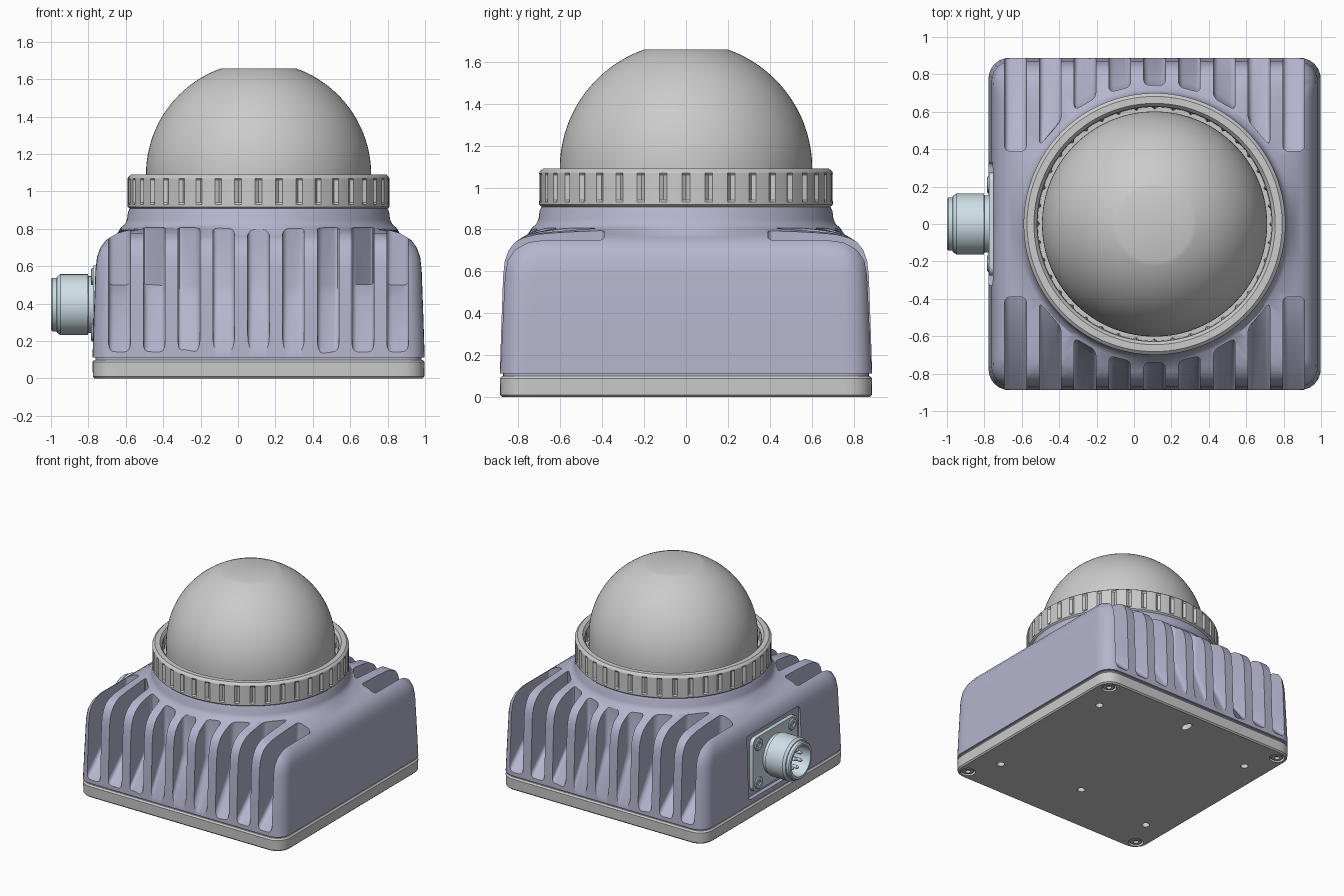
import bpy, bmesh
from math import sin, cos, pi, sqrt
from mathutils import Matrix, Vector

if "Cube" in bpy.data.objects:
    bpy.data.objects.remove(bpy.data.objects["Cube"])

CX = 0.11                                   # housing centre in x
CENTRE = Matrix.Translation((CX, 0, 0))


def material(name, rgb):
    m = bpy.data.materials.new(name)
    m.diffuse_color = (*rgb, 1)
    m.use_nodes = True
    m.node_tree.nodes["Principled BSDF"].inputs["Base Color"].default_value = m.diffuse_color
    return m


LILAC = material("lilac_paint", (0.46, 0.46, 0.62))
STEEL = material("pale_steel", (0.62, 0.74, 0.80))


def outline(h, r, n):
    """Rounded square (half size h, corner radius r) sampled by angle; h == r is a circle."""
    pts = []
    for i in range(n):
        a = 2 * pi * i / n
        u, v = abs(cos(a)), abs(sin(a))
        s, c = h / max(u, v), h - r
        if min(u, v) * s > c:
            b = c * (u + v)
            s = b + sqrt(max(b * b - 2 * c * c + r * r, 0))
        pts.append((s * cos(a), s * sin(a)))
    return pts


def finish(bm, name, mat=None):
    bmesh.ops.remove_doubles(bm, verts=bm.verts, dist=1e-5)
    bmesh.ops.recalc_face_normals(bm, faces=bm.faces)
    me = bpy.data.meshes.new(name)
    bm.to_mesh(me)
    bm.free()
    ob = bpy.data.objects.new(name, me)
    bpy.context.collection.objects.link(ob)
    if mat:
        me.materials.append(mat)
    return ob


def smooth(ob, angle=32):
    bpy.ops.object.select_all(action='DESELECT')
    ob.select_set(True)
    bpy.context.view_layer.objects.active = ob
    bpy.ops.object.shade_smooth_by_angle(angle=angle * pi / 180)


def loft(bm, rings, n, M=CENTRE, closed=False, tweak=None):
    """Skin a stack of (half size, corner radius, z) outlines."""
    rows = []
    for h, r, z in rings:
        row = []
        for i, (x, y) in enumerate(outline(h, r, n)):
            k = tweak(i, z) if tweak else 1
            row.append(bm.verts.new(M @ Vector((x * k, y * k, z))))
        rows.append(row)
    for a, b in zip(rows, rows[1:] + (rows[:1] if closed else [])):
        for i in range(n):
            j = (i + 1) % n
            bm.faces.new((a[i], a[j], b[j], b[i]))
    if not closed:
        for row, (h, r, z) in ((rows[0], rings[0]), (rows[-1], rings[-1])):
            if h > 0:
                bm.faces.new(row)


def lathe(bm, profile, n=48, M=CENTRE, **kw):
    loft(bm, [(r, r, z) for r, z in profile], n, M, **kw)


def box(bm, lo, hi, bevel):
    lo, hi = Vector(lo), Vector(hi)
    M = Matrix.Translation((lo + hi) / 2) @ Matrix.Diagonal((*(hi - lo), 1))
    vs = bmesh.ops.create_cube(bm, size=1, matrix=M)['verts']
    es = [e for e in {e for v in vs for e in v.link_edges}
          if abs(e.verts[0].co.x - e.verts[1].co.x) > 1e-4]
    bmesh.ops.bevel(bm, geom=es, offset=bevel, segments=5, affect='EDGES', profile=0.5)


def cut(ob, bm, name):
    cutter = finish(bm, name)
    cutter.hide_render = True
    mod = ob.modifiers.new("cut", 'BOOLEAN')
    mod.operation, mod.solver, mod.object = 'DIFFERENCE', 'EXACT', cutter
    bpy.context.view_layer.objects.active = ob
    bpy.ops.object.modifier_apply(modifier=mod.name)
    bpy.data.objects.remove(cutter)


# Housing: drafted rounded box blending into a round neck
bm = bmesh.new()
loft(bm, [(0.872, 0.10, 0.10), (0.872, 0.10, 0.112), (0.888, 0.11, 0.113), (0.882, 0.11, 0.30),
          (0.872, 0.11, 0.58), (0.864, 0.115, 0.65), (0.846, 0.12, 0.70), (0.818, 0.13, 0.738),
          (0.785, 0.15, 0.76), (0.755, 0.20, 0.777), (0.735, 0.735, 0.808), (0.715, 0.715, 0.825),
          (0.703, 0.703, 0.85), (0.698, 0.698, 0.89), (0.685, 0.685, 0.915)], 240)
housing = finish(bm, "housing", LILAC)

# Cooling slots on front and back, ending at a circle around the neck
bm = bmesh.new()
for side in (-1, 1):
    for k in range(-4, 5):
        part = bmesh.new()
        ends = []
        for dx in (k * 0.186 - 0.058, k * 0.186 + 0.058):
            yin = max(0.39, sqrt(max(0.745 ** 2 - dx * dx, 0)))
            ys = max(yin + 0.03, 0.58)
            prof = [(1.0, 0.14), (0.89, 0.14), (ys, 0.43), (yin, 0.50), (yin, 1.0), (1.0, 1.0)]
            ends.append([part.verts.new((CX + dx, side * y, z)) for y, z in prof])
        a, b = ends
        part.faces.new(a)
        part.faces.new(b)
        for i in range(6):
            j = (i + 1) % 6
            part.faces.new((a[i], a[j], b[j], b[i]))
        bmesh.ops.recalc_face_normals(part, faces=part.faces)
        rim = [e for s in ends for i in range(4) for e in s[i].link_edges if e.other_vert(s[i]) is s[i + 1]]
        bmesh.ops.bevel(part, geom=rim, offset=0.028, segments=4, affect='EDGES', profile=0.5)
        me = bpy.data.meshes.new("slot")
        part.to_mesh(me)
        part.free()
        bm.from_mesh(me)
        bpy.data.meshes.remove(me)
# Recess for the connector flange
box(bm, (-0.90, -0.33, 0.15), (-0.745, 0.33, 0.64), 0.03)
cut(housing, bm, "slot_cutter")
smooth(housing)

# Base plate with mounting holes and screw pockets underneath
bm = bmesh.new()
loft(bm, [(0.876, 0.10, 0), (0.886, 0.11, 0.010), (0.888, 0.11, 0.088), (0.878, 0.10, 0.10)], 240)
plate = finish(bm, "base_plate")
corners = [(CX + sx * 0.80, sy * 0.80) for sx in (-1, 1) for sy in (-1, 1)]
holes = [(CX + sx * 0.69, sy * 0.56) for sx in (-1, 1) for sy in (-1, 1)] + [(CX, -0.47)]
bm = bmesh.new()
for pts, rad, depth in ((corners, 0.055, 0.04), (holes, 0.028, 0.07)):
    for x, y in pts:
        lathe(bm, [(rad, -0.05), (rad, depth)], 24, Matrix.Translation((x, y, 0)))
lathe(bm, [(0.028, -0.05), (0.028, 0.07)], 24,
      Matrix.Translation((CX, 0.73, 0)) @ Matrix.Diagonal((1, 1.8, 1, 1)))
cut(plate, bm, "hole_cutter")
smooth(plate)

# Screws: socket heads under the plate and on the flange
SCREW = [(0, 0.024), (0.02, 0.024), (0.02, 0.004), (0.04, 0.004), (0.046, 0.010), (0.046, 0.045), (0, 0.045)]
bm = bmesh.new()
for x, y in corners:
    lathe(bm, SCREW, 24, Matrix.Translation((x, y, 0)))
smooth(finish(bm, "plate_screws"))

# Locking ring with V notches around the rim
bm = bmesh.new()
lathe(bm, [(0.62, 0.905), (0.685, 0.905), (0.70, 0.918), (0.70, 0.93), (0.70, 0.94), (0.70, 1.06), (0.70, 1.07),
           (0.697, 1.077), (0.682, 1.09), (0.645, 1.09), (0.628, 1.07), (0.625, 0.99)],
      240, closed=True, tweak=lambda i, z: 0.98 if i % 6 == 0 and 0.935 < z < 1.065 else 1)
smooth(finish(bm, "locking_ring"), 20)

# Dome with a flat top
bm = bmesh.new()
A = 1.231                                   # angle where the flat starts
arc = [(0.602 * cos(A * i / 28), 1.09 + 0.602 * sin(A * i / 28)) for i in range(29)]
lathe(bm, [(0, 0.90), (0.64, 0.90), (0.64, 1.0), (0.602, 1.0)] + arc + [(0, arc[-1][1])], 128)
smooth(finish(bm, "dome"))

# Connector flange and its screws
bm = bmesh.new()
box(bm, (-0.775, -0.275, 0.185), (-0.74, 0.275, 0.605), 0.05)
smooth(finish(bm, "connector_flange", STEEL))


def outward(x, y, z):                       # local +z points along -x
    return Matrix.Translation((x, y, z)) @ Matrix.Rotation(-pi / 2, 4, 'Y')


bm = bmesh.new()
for sy in (-1, 1):
    for sz in (-1, 1):
        M = outward(-0.79, sy * 0.21, 0.395 + sz * 0.15) @ Matrix.Diagonal((1, 1, -1, 1))
        lathe(bm, SCREW, 24, M)
smooth(finish(bm, "flange_screws", STEEL))

# Round connector socket, then its contact pins
bm = bmesh.new()
lathe(bm, [(0, 0.74), (0.152, 0.74), (0.152, 0.80), (0.163, 0.802), (0.163, 0.95), (0.150, 0.968),
           (0.143, 0.97), (0.143, 0.992), (0.135, 1.0), (0.118, 1.0), (0.114, 0.99), (0.114, 0.86), (0, 0.86)],
      64, outward(0, 0, 0.395))
smooth(finish(bm, "connector_socket", STEEL))
bm = bmesh.new()
for i in range(8):
    r = 0.068 if i < 7 else 0
    a = 2 * pi * i / 7
    lathe(bm, [(0.013, 0.855), (0.013, 0.955), (0.006, 0.965)], 12,
          outward(0, r * cos(a), 0.395 + r * sin(a)))
smooth(finish(bm, "connector_pins", STEEL))
